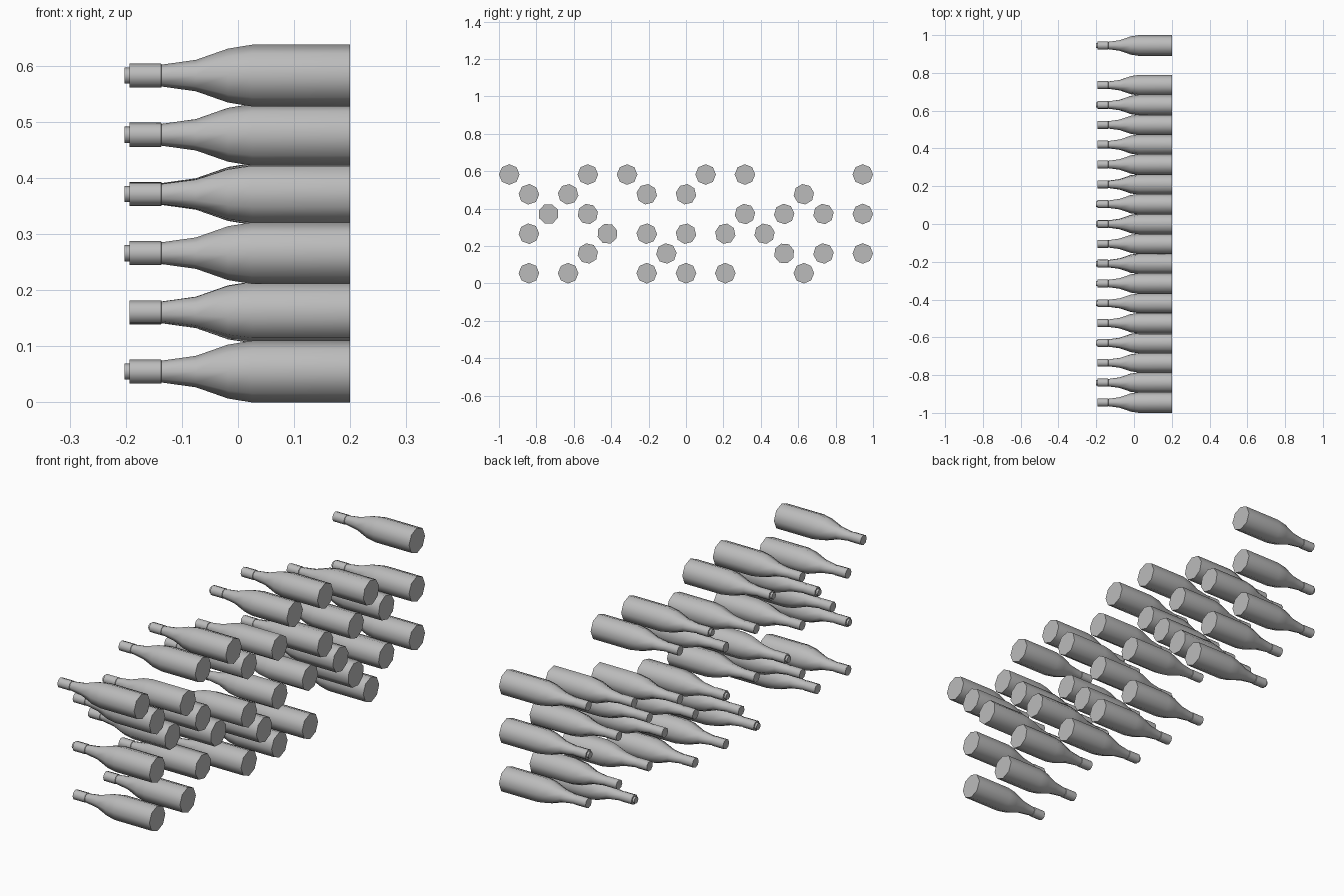
import bpy, bmesh, math, random
from mathutils import Matrix

cube = bpy.data.objects.get("Cube")
if cube:
    bpy.data.objects.remove(cube, do_unlink=True)

random.seed(4)
SIDES = 8
STEP = 0.105

grey = bpy.data.materials.new("plain grey")
grey.use_nodes = True
grey.diffuse_color = (0.5, 0.5, 0.5, 1)
grey.node_tree.nodes["Principled BSDF"].inputs["Base Color"].default_value = (0.5, 0.5, 0.5, 1)


def lathe_x(name, profile):
    """Closed solid revolved about the x axis from (x, radius) pairs."""
    bm = bmesh.new()
    rings = []
    for x, r in profile:
        angles = [math.tau * i / SIDES for i in range(SIDES)]
        rings.append([bm.verts.new((x, r * math.cos(a), r * math.sin(a))) for a in angles])
    for a, b in zip(rings, rings[1:]):
        for i in range(SIDES):
            j = (i + 1) % SIDES
            bm.faces.new((a[i], a[j], b[j], b[i]))
    bm.faces.new(rings[0])
    bm.faces.new(rings[-1])
    bmesh.ops.recalc_face_normals(bm, faces=bm.faces)
    mesh = bpy.data.meshes.new(name)
    bm.to_mesh(mesh)
    bm.free()
    mesh.materials.append(grey)
    mesh.shade_smooth()
    mesh.set_sharp_from_angle(angle=math.radians(60))
    return mesh


# Bottle body with shoulder, neck and collar
bottle_mesh = lathe_x("bottle", [
    (0.2, 0.055), (0.025, 0.055), (-0.018, 0.048), (-0.075, 0.028),
    (-0.136, 0.0195), (-0.137, 0.0215), (-0.193, 0.0215)])
# Short stopper at the mouth
stopper_mesh = lathe_x("stopper", [(-0.190, 0.0145), (-0.202, 0.0145)])

# Columns filled in each row, bottom to top
rows = [
    (-8, -6, -2, 0, 2, 6),
    (-5, -1, 5, 7, 9),
    (-8, -4, -2, 0, 2, 4),
    (-7, -5, 3, 5, 7, 9),
    (-8, -6, -2, 0, 6),
    (-9, -5, -3, 1, 3, 9),
]
# Row and column of the bottles that carry a stopper
stoppered = {(0, 6), (0, -2), (2, -8), (2, -4), (2, 0), (3, 9), (4, -6), (5, 1), (5, -3)}


def place(name, mesh, matrix):
    ob = bpy.data.objects.new(name, mesh)
    ob.matrix_world = matrix
    bpy.context.collection.objects.link(ob)


# Lay the bottles on their sides in the staggered stack
for row, columns in enumerate(rows):
    for col in columns:
        outer = row in (0, 5) or abs(col) == 9
        turn = 0 if outer else random.uniform(0, math.tau / SIDES)
        spot = Matrix.Translation((0, col * STEP, 0.055 + row * 0.1055)) @ Matrix.Rotation(turn, 4, 'X')
        place("bottle", bottle_mesh, spot)
        if (row, col) in stoppered:
            place("stopper", stopper_mesh, spot)
